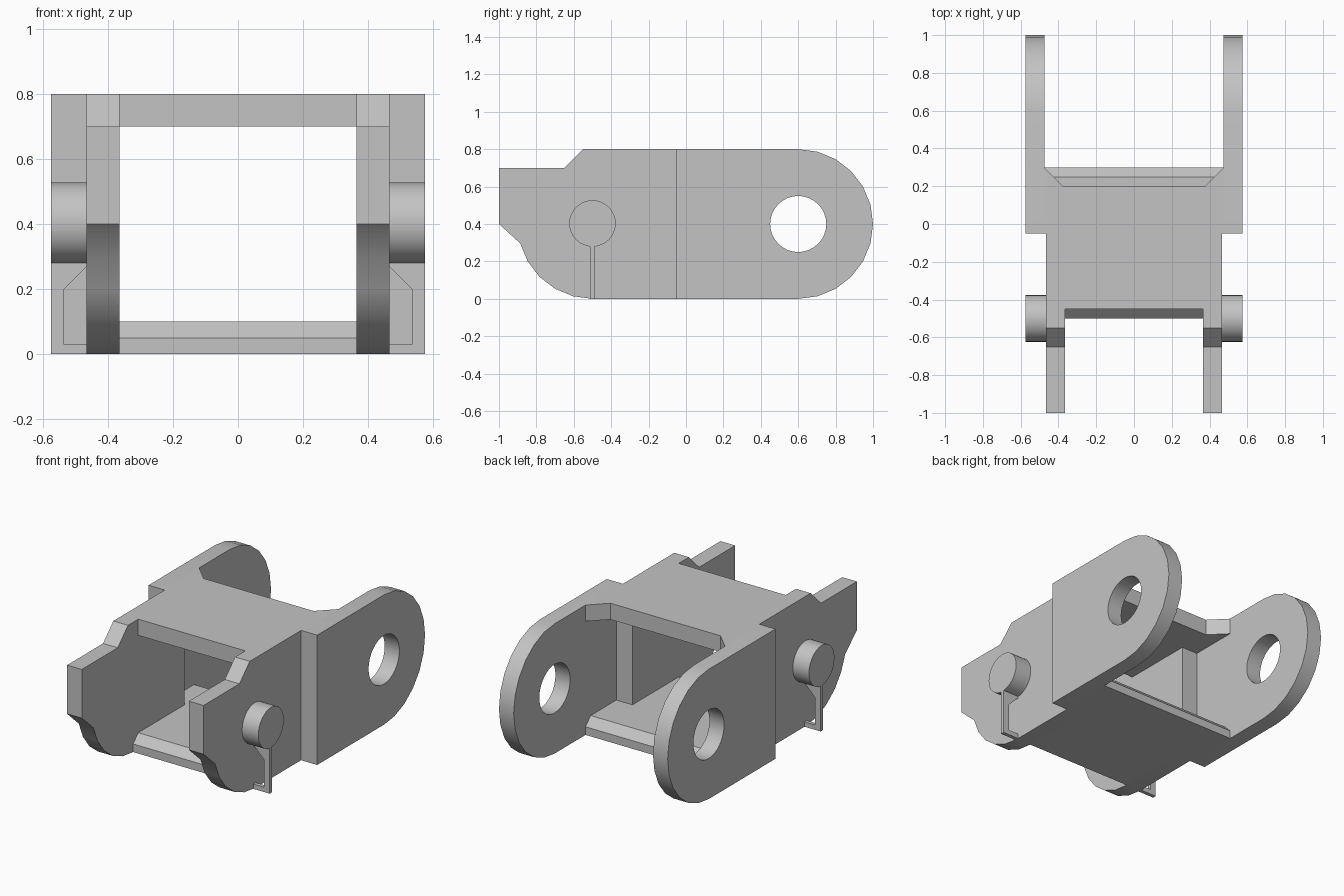
import bpy, bmesh
from math import radians, cos, sin
from mathutils import Vector

if "Cube" in bpy.data.objects:
    bpy.data.objects.remove(bpy.data.objects["Cube"])

GREY = 0.55
steel = bpy.data.materials.new("plain_grey")
steel.use_nodes = True
steel.diffuse_color = (GREY, GREY, GREY, 1)
steel.node_tree.nodes["Principled BSDF"].inputs["Base Color"].default_value = (GREY, GREY, GREY, 1)


def arc(cx, cy, r, start, end, steps):
    """Points on an arc, angles in degrees."""
    angles = [radians(start + (end - start) * i / steps) for i in range(steps + 1)]
    return [(cx + r * cos(a), cy + r * sin(a)) for a in angles]


def ring(cx, cy, r, steps=32):
    return arc(cx, cy, r, 0, 360, steps)[:-1]


def prism(name, loops, axis, low, high):
    """Fill the loops (the second one is a hole) and extrude along an axis."""
    def place(u, v):
        return {"x": (low, u, v), "y": (u, low, v), "z": (u, v, low)}[axis]

    bm = bmesh.new()
    for loop in loops:
        verts = [bm.verts.new(place(u, v)) for u, v in loop]
        for i, v in enumerate(verts):
            bm.edges.new((v, verts[i - 1]))
    bmesh.ops.triangle_fill(bm, edges=bm.edges[:], use_beauty=True)
    grown = bmesh.ops.extrude_face_region(bm, geom=bm.faces[:], use_keep_orig=True)
    move = Vector([high - low if a == axis else 0 for a in "xyz"])
    moved = [g for g in grown["geom"] if isinstance(g, bmesh.types.BMVert)]
    bmesh.ops.translate(bm, vec=move, verts=moved)
    bmesh.ops.recalc_face_normals(bm, faces=bm.faces[:])
    mesh = bpy.data.meshes.new(name)
    bm.to_mesh(mesh)
    bm.free()
    mesh.materials.append(steel)
    obj = bpy.data.objects.new(name, mesh)
    bpy.context.collection.objects.link(obj)
    bpy.ops.object.select_all(action="DESELECT")
    obj.select_set(True)
    bpy.context.view_layer.objects.active = obj
    bpy.ops.object.shade_smooth_by_angle(angle=radians(30))
    return obj


def mirrored_x(obj):
    obj.modifiers.new("both_sides", "MIRROR").use_axis[0] = True


# Side profiles (y, z)
outer_profile = [(-0.05, 0)] + arc(0.6, 0.4, 0.4, -90, 90, 12) + [(-0.05, 0.8)]
inner_profile = ([(0, 0.8), (-0.55, 0.8), (-0.65, 0.7), (-1, 0.7), (-1, 0.4)]
                 + arc(-0.5, 0.4, 0.4, 195, 270, 5) + [(0, 0)])
step_profile = [(-0.05, 0), (0, 0), (0, 0.8), (-0.05, 0.8)]

# Side plates, wide at the back and narrow at the front
mirrored_x(prism("outer_side_plates", [outer_profile, ring(0.6, 0.4, 0.15)], "x", 0.475, 0.575))
mirrored_x(prism("inner_side_plates", [inner_profile], "x", 0.365, 0.465))
mirrored_x(prism("plate_joints", [step_profile], "x", 0.465, 0.475))

# Pin ends and the clips hanging from them
mirrored_x(prism("pin_ends", [ring(-0.5, 0.403, 0.124)], "x", 0.465, 0.575))
clip = [(0.465, 0.285), (0.575, 0.285), (0.575, 0), (0.465, 0),
        (0.465, 0.03), (0.535, 0.03), (0.535, 0.2), (0.465, 0.27)]
mirrored_x(prism("pin_clips", [clip], "y", -0.513, -0.49))

# Top plate with flared back corners
half = [(0.365, -0.45), (0.365, 0), (0.475, 0), (0.475, 0.3), (0.375, 0.2)]
top = half + [(-x, y) for x, y in reversed(half)]
prism("top_plate", [top], "z", 0.7, 0.8)

# Bottom plate with bevelled front and back edges
front = [(-0.5, 0), (0, 0), (0, 0.1), (-0.45, 0.1), (-0.5, 0.05)]
back = [(0, 0), (0.3, 0), (0.3, 0.05), (0.25, 0.1), (0, 0.1)]
prism("bottom_plate_front", [front], "x", -0.365, 0.365)
prism("bottom_plate_back", [back], "x", -0.475, 0.475)
